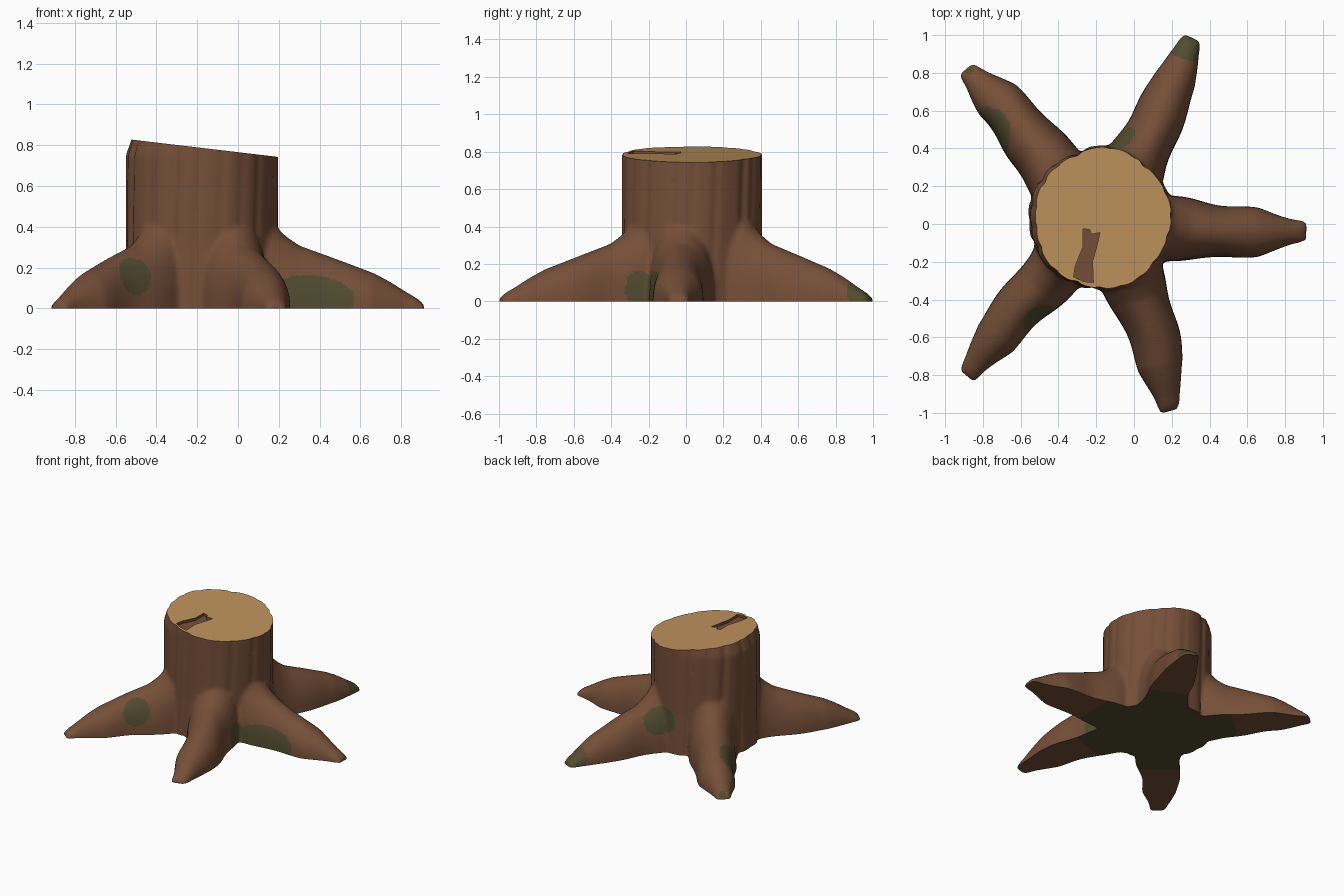
import bpy, bmesh, math, random
from mathutils import Vector

if "Cube" in bpy.data.objects:
    bpy.data.objects.remove(bpy.data.objects["Cube"])

random.seed(4)
CX, CY = -0.18, 0.03            # trunk axis


def material(name, rgb):
    m = bpy.data.materials.new(name)
    m.diffuse_color = (*rgb, 1)
    m.use_nodes = True
    m.node_tree.nodes["Principled BSDF"].inputs["Base Color"].default_value = m.diffuse_color
    return m


bark = material("bark_brown", (0.178, 0.078, 0.040))
wood = material("cut_wood_tan", (0.53, 0.29, 0.11))
moss = material("moss_green", (0.085, 0.072, 0.030))


def loft(bm, rings):
    """Closed tube through rings of equal point count."""
    vs = [[bm.verts.new(p) for p in r] for r in rings]
    n = len(vs[0])
    for a, b in zip(vs, vs[1:]):
        for i in range(n):
            j = (i + 1) % n
            bm.faces.new((a[i], a[j], b[j], b[i]))
    bm.faces.new(vs[0][::-1])
    bm.faces.new(vs[-1])


def lerp_table(table, t):
    for a, b in zip(table, table[1:]):
        if t <= b[0]:
            k = (t - a[0]) / (b[0] - a[0])
            return [p + (q - p) * k for p, q in zip(a, b)]
    return table[-1]


bm = bmesh.new()

# Trunk: round column with narrow vertical bark grooves
grooves = [(math.tau * i / 18 + random.uniform(-0.1, 0.1), random.uniform(0.03, 0.055),
            random.uniform(0.006, 0.02)) for i in range(18)]


def trunk_radius(a, z):
    r = 0.374 + 0.005 * math.sin(5 * a + 1)
    dip = 0
    for c, w, d in grooves:
        da = (a - c - 0.12 * z + math.pi) % math.tau - math.pi
        dip = max(dip, d * math.exp(-(da / w) ** 2))
    r += 0.03 * max(0, 0.3 - z) - dip
    if z > 0.75 and math.cos(a) < 0:
        r += 0.35 * (z - 0.75) * math.cos(a)
    return r


rings = []
for z in (-0.08, 0, 0.1, 0.2, 0.3, 0.45, 0.6, 0.75, 0.85, 0.95):
    ring = []
    for i in range(160):
        a = math.tau * i / 160
        r = trunk_radius(a, z)
        ring.append((CX + r * math.cos(a), CY + r * math.sin(a), z))
    rings.append(ring)
loft(bm, rings)

# Roots: (start at the trunk, tip, sideways bend, width factor)
roots = [((0.19, -0.02), (0.905, -0.04), -0.012, 1.0),
         ((0.03, 0.36), (0.305, 0.98), -0.01, 0.93),
         ((-0.45, 0.31), (-0.885, 0.815), -0.02, 0.98),
         ((-0.43, -0.26), (-0.88, -0.80), -0.02, 0.92),
         ((-0.01, -0.30), (0.185, -0.985), 0.03, 0.98)]
# along, half width, height
profile = [(-0.4, 0.19, 0.55), (-0.06, 0.175, 0.46), (0.0, 0.17, 0.40),
           (0.06, 0.165, 0.355), (0.15, 0.158, 0.31), (0.4, 0.14, 0.245),
           (0.66, 0.125, 0.175), (0.78, 0.098, 0.13), (0.9, 0.069, 0.075),
           (1.0, 0.055, 0.035), (1.01, 0.048, 0.02)]
for n, (start, tip, bend, wf) in enumerate(roots):
    s, e = Vector(start), Vector(tip)
    d = e - s
    side = Vector((-d.y, d.x)).normalized()
    rings = []
    for k in range(29):
        t = -0.4 + 1.41 * k / 28
        _, w, h = lerp_table(profile, t)
        c = s + d * t + side * bend * math.sin(math.pi * max(0, t))
        wl = w * wf * (1 + 0.05 * math.sin(13 * t + 2 * n))
        wr = w * wf * (1 + 0.05 * math.sin(11 * t + 3 * n + 1))
        ring = []
        for i in range(17):
            a = math.pi * i / 16
            x = math.cos(a)
            p = c - side * x * (wr if x > 0 else wl)
            ring.append((p.x, p.y, h * math.sin(a) ** 0.85))
        for x in (1, -1):               # below ground, trimmed later
            p = c + side * x * (wl if x > 0 else wr)
            ring.append((p.x, p.y, -0.08))
        rings.append(ring)
    loft(bm, rings)

bmesh.ops.recalc_face_normals(bm, faces=bm.faces)
mesh = bpy.data.meshes.new("stump")
bm.to_mesh(mesh)
bm.free()
stump = bpy.data.objects.new("stump", mesh)
bpy.context.collection.objects.link(stump)


def bake(obj):
    dg = bpy.context.evaluated_depsgraph_get()
    me = bpy.data.meshes.new_from_object(obj.evaluated_get(dg))
    obj.modifiers.clear()
    obj.data = me


# Fuse trunk and roots into one skin
rm = stump.modifiers.new("fuse", 'REMESH')
rm.mode = 'VOXEL'
rm.voxel_size = 0.014
sm = stump.modifiers.new("soften", 'SMOOTH')
sm.factor = 0.5
sm.iterations = 5
bake(stump)
stump.data.materials.clear()
for m in (bark, wood, moss):
    stump.data.materials.append(m)

# Saw off the sloping top and the ground, capping both
SLOPE = 0.118
TOP = Vector((CX, CY, 0.787))
up = Vector((SLOPE, 0, 1)).normalized()
bm = bmesh.new()
bm.from_mesh(stump.data)


def saw(point, normal):
    bmesh.ops.bisect_plane(bm, geom=bm.verts[:] + bm.edges[:] + bm.faces[:],
                           plane_co=point, plane_no=normal, clear_outer=True)
    rim = [e for e in bm.edges if e.is_boundary]
    bmesh.ops.holes_fill(bm, edges=rim, sides=0)


saw(TOP, up)
saw(Vector((0, 0, 0)), Vector((0, 0, -1)))
bmesh.ops.recalc_face_normals(bm, faces=bm.faces)


def is_base(f):
    return all(abs(v.co.z) < 1e-4 for v in f.verts)


# Split the underside where each root leaves the trunk
limits = []
for start, tip, *_ in roots:
    d = (Vector(tip) - Vector(start)).normalized()
    point = Vector(start) + d * 0.15
    limits.append((point, d))
    base = [f for f in bm.faces if is_base(f)]
    geom = base + list({e for f in base for e in f.edges}) + list({v for f in base for v in f.verts})
    bmesh.ops.bisect_plane(bm, geom=geom, plane_co=point.to_3d(), plane_no=d.to_3d())

# Moss patches: centre and radii
patches = [((0.36, -0.21, 0.05), (0.22, 0.13, 0.12)),
           ((-0.52, -0.46, 0.15), (0.09, 0.12, 0.10)),
           ((0.30, 0.99, 0.05), (0.14, 0.13, 0.15)),
           ((-0.74, 0.50, 0.10), (0.15, 0.13, 0.15)),
           ((-0.10, 0.46, 0.24), (0.11, 0.10, 0.11)),
           ((0.12, -0.25, 0.06), (0.09, 0.09, 0.11)),
           ((-0.89, 0.83, 0.06), (0.05, 0.04, 0.05))]
for f in bm.faces:
    p = f.calc_center_median()
    f.material_index = 0
    if all(abs((v.co - TOP).dot(up)) < 1e-4 for v in f.verts):
        f.material_index = 1
    elif is_base(f):
        if all((p.xy - q).dot(d) < 0 for q, d in limits):
            f.material_index = 2
    elif any(sum(((p[i] - c[i]) / r[i]) ** 2 for i in range(3)) < 1 for c, r in patches):
        f.material_index = 2
bm.to_mesh(stump.data)
bm.free()

# Crack in the cut face: shallow ragged slot
outline = [(-0.27, -0.025), (-0.235, -0.03), (-0.225, -0.055), (-0.18, -0.045),
           (-0.20, -0.13), (-0.22, -0.20), (-0.215, -0.31), (-0.265, -0.305),
           (-0.32, -0.28), (-0.31, -0.22), (-0.27, -0.12)]
bm = bmesh.new()
loft(bm, [[(x, y, TOP.z - SLOPE * (x - CX) + dz) for x, y in outline]
          for dz in (-0.02, 0.05)])
bmesh.ops.recalc_face_normals(bm, faces=bm.faces)
me = bpy.data.meshes.new("crack_cutter")
bm.to_mesh(me)
bm.free()
me.materials.append(bark)
cutter = bpy.data.objects.new("crack_cutter", me)
bpy.context.collection.objects.link(cutter)
cutter.hide_render = True
bo = stump.modifiers.new("crack", 'BOOLEAN')
bo.operation = 'DIFFERENCE'
bo.solver = 'EXACT'
bo.object = cutter
bake(stump)
bpy.data.objects.remove(cutter)

# Smooth bark with crisp saw edges
stump.data.shade_smooth()
stump.data.set_sharp_from_angle(angle=math.radians(40))
